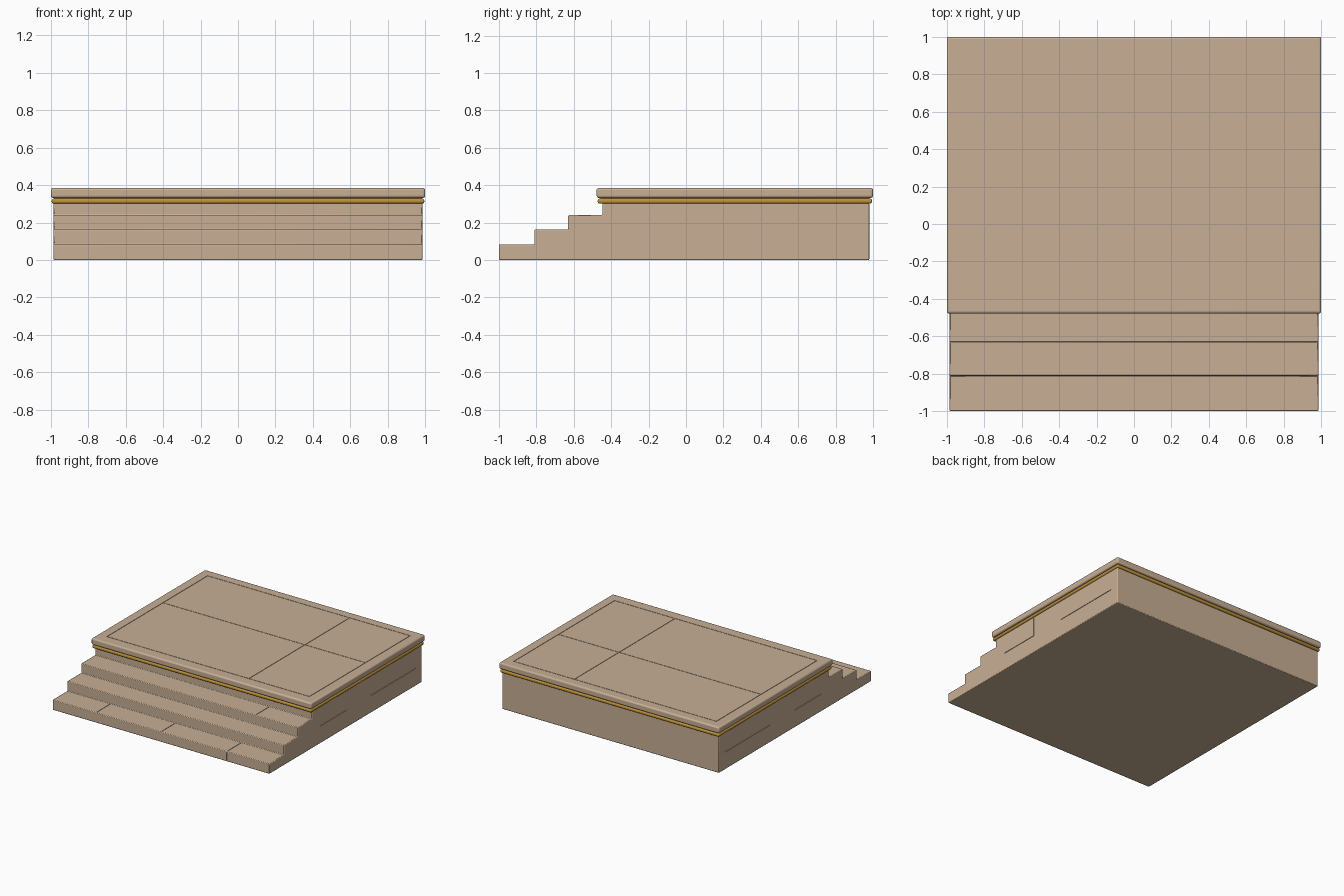
import bpy, bmesh
from mathutils import Matrix, Vector

if "Cube" in bpy.data.objects:
    bpy.data.objects.remove(bpy.data.objects["Cube"])


def material(name, rgb):
    m = bpy.data.materials.new(name)
    m.diffuse_color = (*rgb, 1)
    m.use_nodes = True
    m.node_tree.nodes["Principled BSDF"].inputs["Base Color"].default_value = m.diffuse_color
    return m


STONE = material("tan stone", (0.575, 0.43, 0.30))
GOLD = material("gold", (0.53, 0.29, 0.038))


def add_object(name, bm, mat):
    bmesh.ops.recalc_face_normals(bm, faces=bm.faces[:])
    mesh = bpy.data.meshes.new(name)
    bm.to_mesh(mesh)
    bm.free()
    mesh.materials.append(mat)
    ob = bpy.data.objects.new(name, mesh)
    bpy.context.collection.objects.link(ob)
    return ob


def add_box(bm, lo, hi):
    lo, hi = Vector(lo), Vector(hi)
    bmesh.ops.create_cube(bm, size=1, matrix=Matrix.Translation((lo + hi) / 2)
                          @ Matrix.Diagonal((*(hi - lo), 1)))


def box(name, lo, hi, mat):
    bm = bmesh.new()
    add_box(bm, lo, hi)
    return add_object(name, bm, mat)


def bevel(ob, width, segments):
    b = ob.modifiers.new("rounded edges", "BEVEL")
    b.width, b.segments = width, segments


def carve(ob, name, lines, r=0.002, depth=0.008):
    """Cut thin joints: start, end and the axis the joint is sunk along."""
    bm = bmesh.new()
    for a, b, axis in lines:
        pad = [depth if i == axis else r for i in range(3)]
        add_box(bm, [min(p, q) - d for p, q, d in zip(a, b, pad)],
                [max(p, q) + d for p, q, d in zip(a, b, pad)])
    cutter = add_object(name, bm, STONE)
    cutter.hide_render = True
    cutter.hide_set(True)
    m = ob.modifiers.new("joints", "BOOLEAN")
    m.operation, m.object, m.solver, m.use_self = "DIFFERENCE", cutter, "EXACT", True


def smooth(ob):
    bpy.ops.object.select_all(action="DESELECT")
    ob.select_set(True)
    bpy.context.view_layer.objects.active = ob
    bpy.ops.object.shade_smooth_by_angle(angle=0.6)


# Stepped base: one side profile extruded across the width
W = 0.985
profile = [(-1, 0), (-1, 0.083), (-0.81, 0.083), (-0.81, 0.163), (-0.63, 0.163),
           (-0.63, 0.24), (-0.447, 0.24), (-0.447, 0.305), (0.98, 0.305), (0.98, 0)]
bm = bmesh.new()
face = bm.faces.new([bm.verts.new((-W, y, z)) for y, z in profile])
ext = bmesh.ops.extrude_face_region(bm, geom=[face])
bmesh.ops.translate(bm, vec=(2 * W, 0, 0),
                    verts=[v for v in ext["geom"] if isinstance(v, bmesh.types.BMVert)])
base = add_object("stepped_base", bm, STONE)
bevel(base, 0.005, 2)

# Masonry joints on the sides, treads and risers
joints = []
for x in (-W, W):
    joints += [((x, -0.34, 0.142), (x, 0.0, 0.142), 0),
               ((x, 0.0, 0.142), (x, 0.0, 0.295), 0),
               ((x, 0.32, 0.142), (x, 0.90, 0.142), 0)]
joints += [((x, -0.985, 0.083), (x, -0.82, 0.083), 2) for x in (-0.59, 0, 0.6)]
joints += [((0.6, -0.62, 0.24), (0.6, -0.46, 0.24), 2),
           ((0.6, -1, 0.012), (0.6, -1, 0.072), 1),
           ((-0.59, -0.63, 0.175), (-0.59, -0.63, 0.23), 1)]
carve(base, "base_joint_cutter", joints)
smooth(base)

# Gold moulding: bullnose band with a narrower fillet above
trim = box("gold_moulding", (-0.995, -0.472, 0.302), (0.995, 0.995, 0.328), GOLD)
bevel(trim, 0.010, 3)
smooth(trim)
box("moulding_fillet", (-0.982, -0.458, 0.32), (0.982, 0.982, 0.34), GOLD)

# Top slab with inlaid border and panel joints
slab = box("top_slab", (-1, -0.478, 0.332), (1, 1, 0.385), STONE)
bevel(slab, 0.012, 3)
X, Y0, Y1, Z = 0.92, -0.387, 0.92, 0.385
carve(slab, "slab_joint_cutter",
      [((-X, y, Z), (X, y, Z), 2) for y in (Y0, 0.34, Y1)]
      + [((x, Y0, Z), (x, Y1, Z), 2) for x in (-X, 0.37, X)])
smooth(slab)
